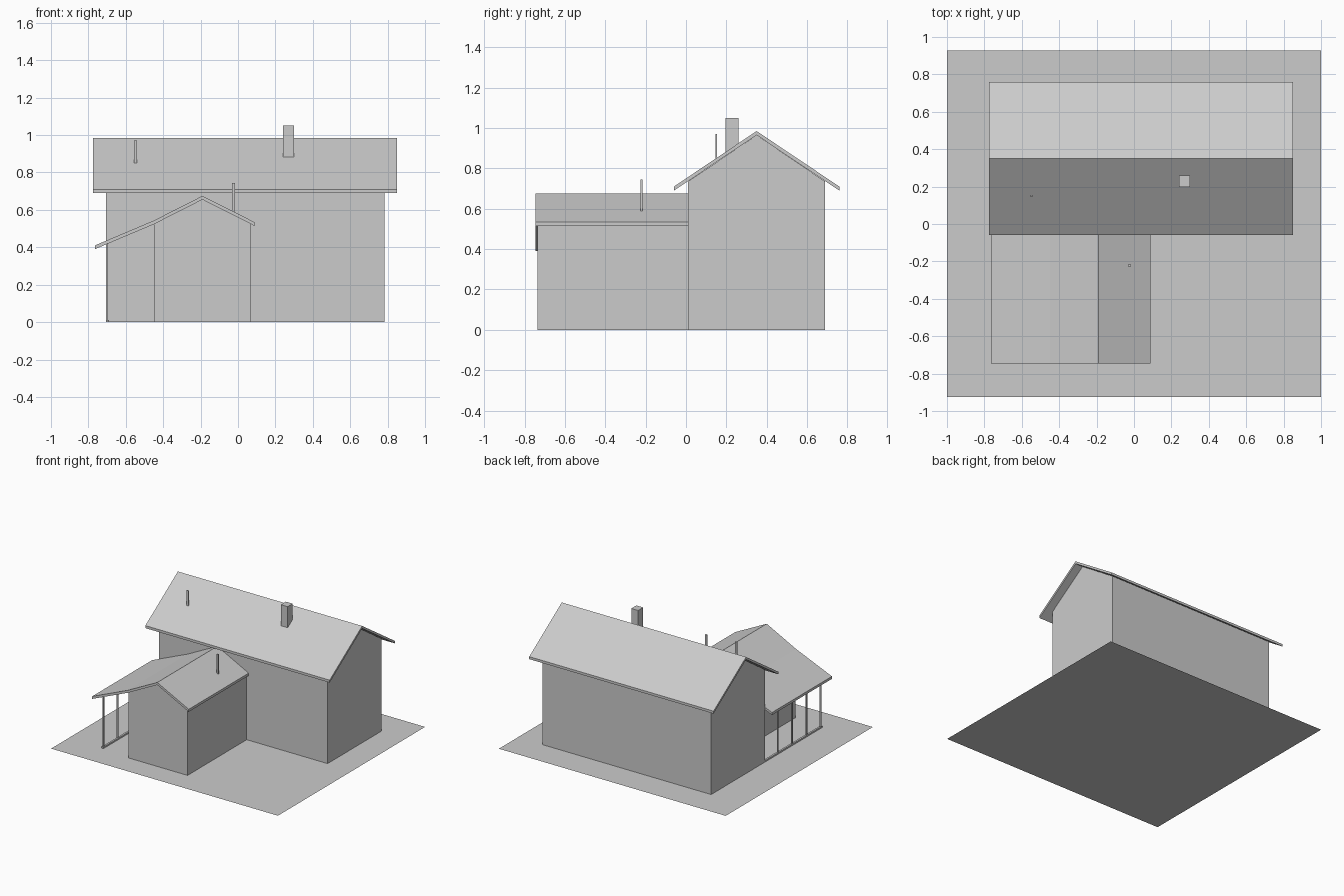
import bpy
import bmesh
from mathutils import Vector

cube = bpy.data.objects.get("Cube")
if cube:
    bpy.data.objects.remove(cube, do_unlink=True)

# One plain colour for everything
grey = bpy.data.materials.new("plain_grey")
grey.use_nodes = True
colour = (0.6, 0.6, 0.6, 1)
grey.diffuse_color = colour
grey.node_tree.nodes["Principled BSDF"].inputs["Base Color"].default_value = colour


def finish(name, bm):
    bmesh.ops.recalc_face_normals(bm, faces=bm.faces)
    mesh = bpy.data.meshes.new(name)
    bm.to_mesh(mesh)
    bm.free()
    mesh.materials.append(grey)
    ob = bpy.data.objects.new(name, mesh)
    bpy.context.collection.objects.link(ob)
    return ob


def extrude_profile(name, profile, axis, start, end):
    """Extrude an (across, z) profile along the x or y axis."""
    bm = bmesh.new()
    if axis == "x":
        points = [(start, a, z) for a, z in profile]
        shift = Vector((end - start, 0, 0))
    else:
        points = [(a, start, z) for a, z in profile]
        shift = Vector((0, end - start, 0))
    face = bm.faces.new([bm.verts.new(p) for p in points])
    result = bmesh.ops.extrude_face_region(bm, geom=[face], use_keep_orig=True)
    moved = [g for g in result["geom"] if isinstance(g, bmesh.types.BMVert)]
    bmesh.ops.translate(bm, verts=moved, vec=shift)
    return finish(name, bm)


def roof(name, line, thickness, axis, start, end):
    """Thin roof sheet following the top line, with plumb-cut eaves."""
    under = [(a, z - thickness) for a, z in reversed(line)]
    return extrude_profile(name, line + under, axis, start, end)


def box(name, x, y, z):
    return extrude_profile(name, [(x[0], z[0]), (x[1], z[0]), (x[1], z[1]), (x[0], z[1])],
                           "y", y[0], y[1])


# Ground sheet
bm = bmesh.new()
bm.faces.new([bm.verts.new(p) for p in
              ((-1, -0.925, 0), (1, -0.925, 0), (1, 0.928, 0), (-1, 0.928, 0))])
finish("ground", bm)

# Main house
extrude_profile("main_walls",
                [(0.01, 0), (0.69, 0), (0.69, 0.735), (0.35, 0.965), (0.01, 0.735)],
                "x", -0.705, 0.783)
roof("main_roof", [(-0.06, 0.71), (0.35, 0.985), (0.76, 0.71)], 0.02, "x", -0.775, 0.85)

# Front wing, whose roof runs on over the side porch
extrude_profile("wing_walls",
                [(-0.45, 0), (0.07, 0), (0.07, 0.525), (-0.19, 0.655), (-0.45, 0.525)],
                "y", -0.735, 0.01)
roof("wing_roof", [(-0.765, 0.41), (-0.45, 0.543), (-0.19, 0.675), (0.087, 0.535)],
     0.02, "y", -0.745, 0.01)

# Side porch
box("porch_sill", (-0.705, -0.69), (-0.71, 0.01), (0, 0.012))
for i in range(4):
    y = -0.695 + 0.18 * i
    box(f"porch_post_{i + 1}", (-0.705, -0.696), (y - 0.005, y + 0.005), (0.012, 0.422))

# Chimney and flues
box("chimney", (0.24, 0.3), (0.197, 0.26), (0.88, 1.05))
box("main_flue", (-0.557, -0.541), (0.147, 0.154), (0.85, 0.97))
box("wing_flue", (-0.032, -0.016), (-0.226, -0.216), (0.59, 0.745))
